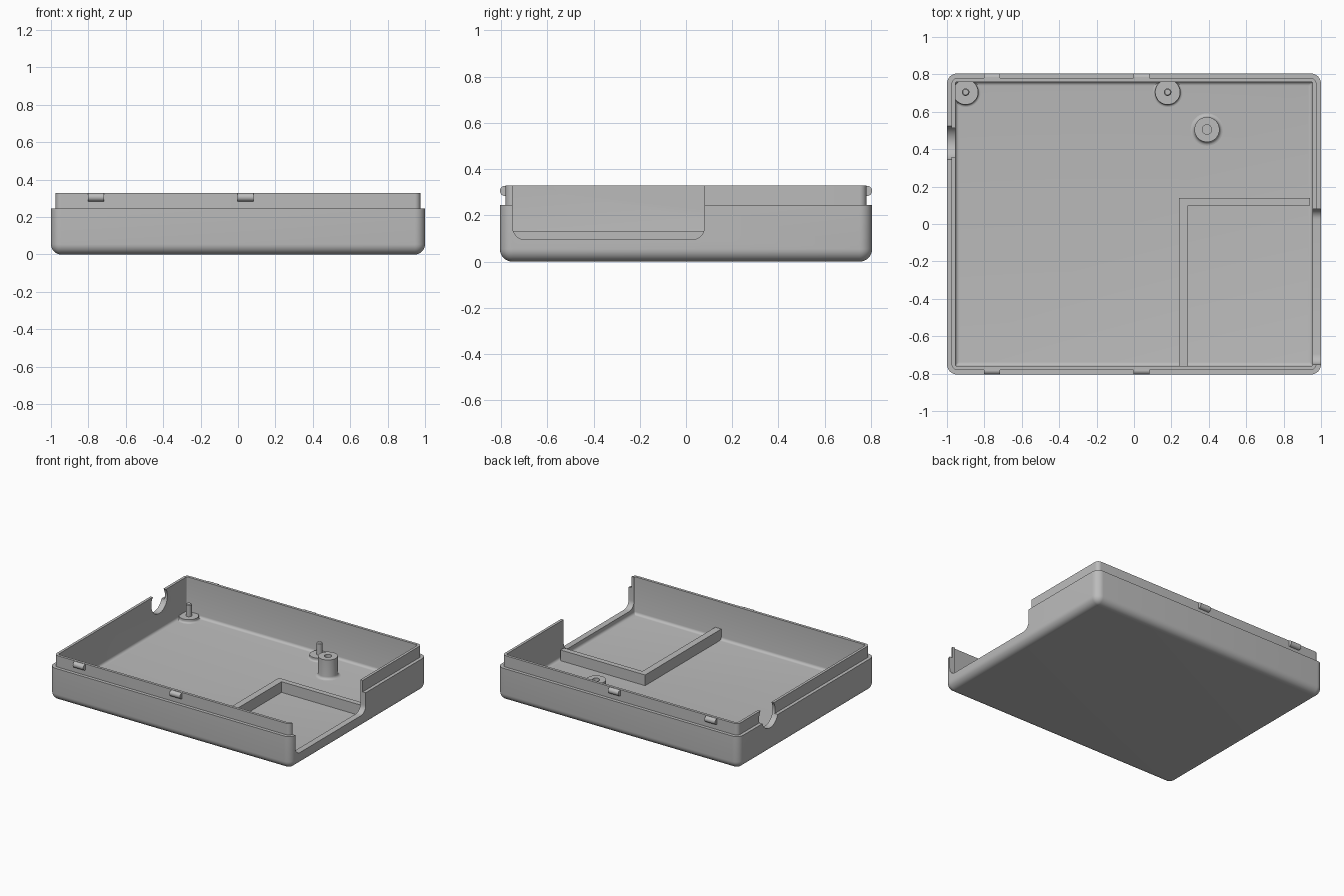
import bpy, bmesh
from math import sin, cos, pi, radians
from mathutils import Matrix, Vector

if "Cube" in bpy.data.objects:
    bpy.data.objects.remove(bpy.data.objects["Cube"], do_unlink=True)

gray = bpy.data.materials.new("plain gray")
gray.use_nodes = True
GRAY = (0.5, 0.5, 0.5, 1)
gray.diffuse_color = GRAY
gray.node_tree.nodes["Principled BSDF"].inputs["Base Color"].default_value = GRAY


def finish(bm, name):
    bmesh.ops.recalc_face_normals(bm, faces=bm.faces)
    mesh = bpy.data.meshes.new(name)
    bm.to_mesh(mesh)
    bm.free()
    mesh.materials.append(gray)
    obj = bpy.data.objects.new(name, mesh)
    bpy.context.collection.objects.link(obj)
    return obj


def smooth(obj):
    bpy.ops.object.select_all(action="DESELECT")
    obj.select_set(True)
    bpy.context.view_layer.objects.active = obj
    bpy.ops.object.shade_smooth_by_angle(angle=radians(35))


def arc(cx, cy, r, start, end, steps):
    """Points along an arc, angles in degrees."""
    angles = [radians(start + (end - start) * i / steps) for i in range(steps + 1)]
    return [(cx + r * cos(a), cy + r * sin(a)) for a in angles]


def loft(rings, name):
    """Bridge closed rings of equal length and cap both ends."""
    bm = bmesh.new()
    loops = [[bm.verts.new(p) for p in ring] for ring in rings]
    n = len(loops[0])
    for a, b in zip(loops, loops[1:]):
        for i in range(n):
            j = (i + 1) % n
            bm.faces.new((a[i], a[j], b[j], b[i]))
    bm.faces.new(loops[0])
    bm.faces.new(loops[-1])
    return finish(bm, name)


def rounded_ring(inset, z):
    hx, hy, r = 1 - inset, 0.805 - inset, max(0.055 - inset, 0.006)
    corners = [(1, 1, 0), (-1, 1, 90), (-1, -1, 180), (1, -1, 270)]
    return [(x, y, z) for sx, sy, a in corners
            for x, y in arc(sx * (hx - r), sy * (hy - r), r, a, a + 90, 8)]


def along_x(profile, x0, x1, name):
    """Extrude a (y, z) profile along x."""
    return loft([[(x, y, z) for y, z in profile] for x in (x0, x1)], name)


def lathe(profile, x, y, name, sides=40):
    """Turn an (r, z) profile around a vertical axis."""
    rings = [[(x + r * cos(2 * pi * i / sides), y + r * sin(2 * pi * i / sides), z)
              for i in range(sides)] for r, z in profile]
    obj = loft(rings, name)
    smooth(obj)


def box(x0, x1, y0, y1, z0, z1, name):
    bm = bmesh.new()
    size = Matrix.Diagonal((x1 - x0, y1 - y0, z1 - z0, 1))
    middle = Vector((x0 + x1, y0 + y1, z0 + z1)) / 2
    bmesh.ops.create_cube(bm, size=1, matrix=Matrix.Translation(middle) @ size)
    return finish(bm, name)


# Tray shell: rounded underside, stepped lip, filleted floor
FLOOR, STEP, TOP = 0.05, 0.245, 0.33
outside = arc(0.055, 0.055, 0.055, 270, 180, 8)
inside = arc(0.065, FLOOR + 0.02, 0.02, 180, 270, 4)
section = outside + [(0, STEP), (0.025, STEP), (0.025, TOP), (0.045, TOP)] + inside
tray = loft([rounded_ring(d, z) for d, z in section], "tray_shell")

# Side opening and cable hole
opening = arc(-0.695, 0.15, 0.055, 180, 270, 8) + arc(0.025, 0.15, 0.055, 270, 360, 8)
opening += [(0.08, 0.5), (-0.75, 0.5)]
cutters = [
    along_x(opening, 0.92, 1.1, "opening_cutter"),
    along_x(arc(0.435, 0.275, 0.095, 0, 352.5, 47), -1.1, -0.9, "hole_cutter"),
]
bpy.context.view_layer.objects.active = tray
for cutter in cutters:
    cutter.hide_render = True
    cut = tray.modifiers.new(cutter.name, "BOOLEAN")
    cut.operation, cut.solver, cut.object = "DIFFERENCE", "EXACT", cutter
    bpy.ops.object.modifier_apply(modifier=cut.name)
    bpy.data.objects.remove(cutter, do_unlink=True)
smooth(tray)

# Snap ridges on the front and back lip
for side, place in ((-1, "front"), (1, "back")):
    for x in (-0.76, 0.04):
        ridge = along_x(arc(side * 0.783, 0.306, 0.022, 0, 345, 23),
                        x - 0.043, x + 0.043, place + "_snap_ridge")
        smooth(ridge)

# Low L-shaped rib around the compartment
box(0.24, 0.29, -0.762, 0.14, 0.04, 0.13, "long_rib")
box(0.29, 0.94, 0.10, 0.14, 0.04, 0.13, "short_rib")

# Locating pins on flared discs
for x in (-0.9, 0.18):
    foot = arc(0.08, FLOOR + 0.013, 0.013, 270, 180, 4)
    lathe([(0.08, 0.04)] + foot + [(0.067, 0.075), (0.02, 0.075), (0.02, 0.16), (0.015, 0.165)],
          x, 0.705, "locating_pin")

# Hollow screw post with a flared foot
flare = arc(0.087, FLOOR + 0.02, 0.02, 270, 180, 5)
lathe([(0.087, 0.04)] + flare + [(0.067, 0.195), (0.025, 0.195), (0.025, 0.10)],
      0.39, 0.505, "screw_post")
